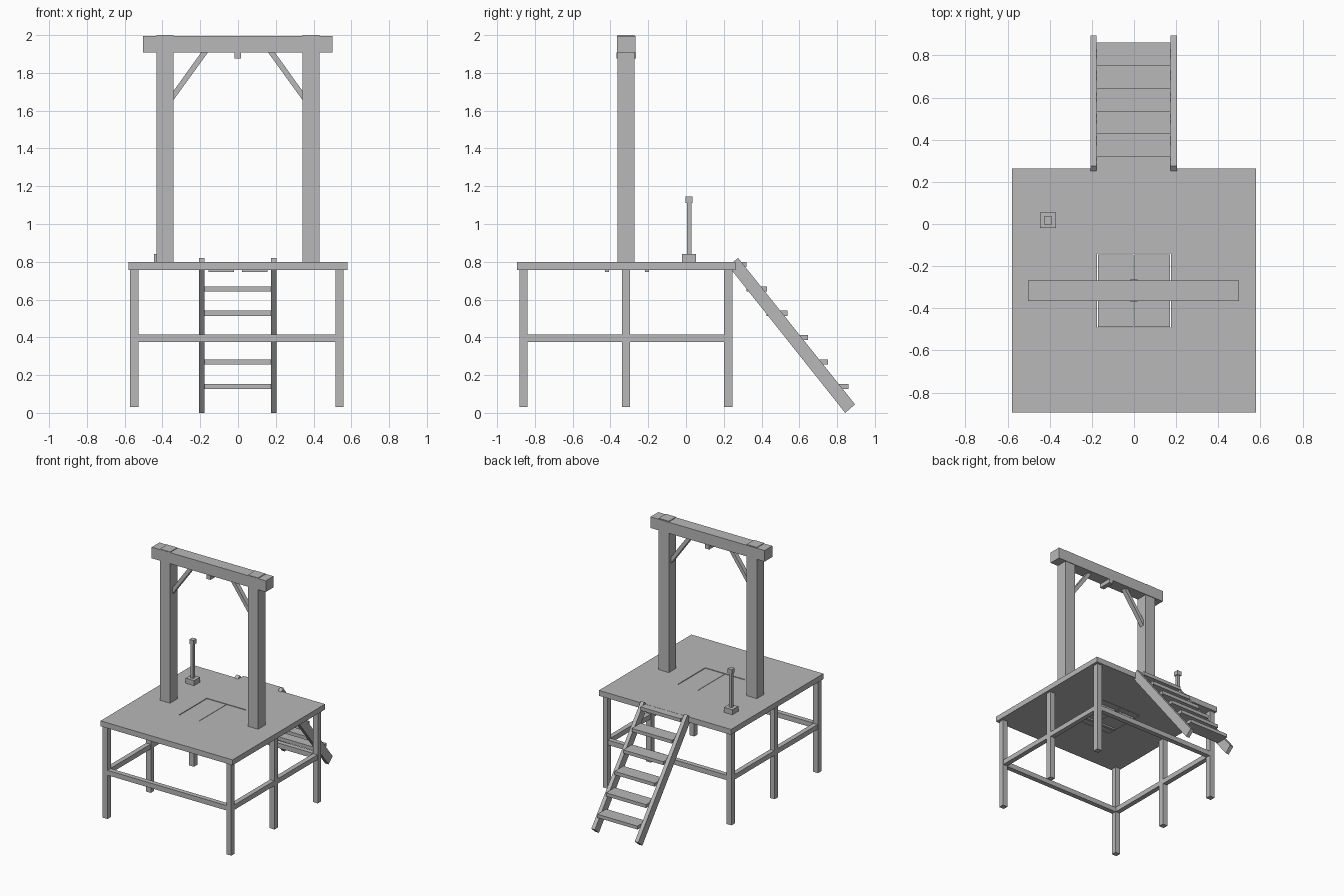
import bpy
import bmesh

if "Cube" in bpy.data.objects:
    bpy.data.objects.remove(bpy.data.objects["Cube"], do_unlink=True)

# Single plain grey
GREY = (0.48, 0.48, 0.48, 1.0)
grey = bpy.data.materials.new("plain_grey")
grey.use_nodes = True
grey.diffuse_color = GREY
grey.node_tree.nodes["Principled BSDF"].inputs["Base Color"].default_value = GREY


def finish(name, bm):
    bmesh.ops.recalc_face_normals(bm, faces=bm.faces)
    mesh = bpy.data.meshes.new(name)
    bm.to_mesh(mesh)
    bm.free()
    mesh.materials.append(grey)
    obj = bpy.data.objects.new(name, mesh)
    bpy.context.collection.objects.link(obj)
    return obj


def box(name, x, y, z):
    """Box from (min, max) ranges on each axis."""
    bm = bmesh.new()
    bmesh.ops.create_cube(bm, size=1)
    for v in bm.verts:
        v.co = [r[0] if c < 0 else r[1] for c, r in zip(v.co, (x, y, z))]
    return finish(name, bm)


def prism(name, points, offset):
    """Extrude a flat outline of 3D points along an offset."""
    bm = bmesh.new()
    face = bm.faces.new([bm.verts.new(p) for p in points])
    new = bmesh.ops.extrude_face_region(bm, geom=[face], use_keep_orig=True)["geom"]
    bmesh.ops.translate(bm, vec=offset, verts=[g for g in new if isinstance(g, bmesh.types.BMVert)])
    return finish(name, bm)


def around(c, half):
    return (c - half, c + half)


CY = -0.316                      # middle of the deck in y
DECK_Y = (-0.895, 0.263)
DECK_Z = (0.757, 0.80)
HOLE = 0.175                     # half width of the trapdoor opening

# Deck: a 3 x 3 layout without its middle cell, thickened downwards
xs = (-0.579, -HOLE, HOLE, 0.579)
ys = (DECK_Y[0], CY - HOLE, CY + HOLE, DECK_Y[1])
bm = bmesh.new()
grid = [[bm.verts.new((x, y, DECK_Z[1])) for y in ys] for x in xs]
for i in range(3):
    for j in range(3):
        if (i, j) != (1, 1):
            bm.faces.new((grid[i][j], grid[i + 1][j], grid[i + 1][j + 1], grid[i][j + 1]))
deck = finish("deck", bm)
solid = deck.modifiers.new("thickness", "SOLIDIFY")
solid.thickness = DECK_Z[1] - DECK_Z[0]
solid.offset = -1

# Trapdoor leaves with two battens under each
for side, s in (("right", -1), ("left", 1)):
    box(f"trapdoor_{side}", sorted((s * 0.0015, s * (HOLE - 0.003))),
        around(CY, HOLE - 0.003), (DECK_Z[0], DECK_Z[1] - 0.003))
    for end, y in (("front", -0.418), ("back", -0.206)):
        box(f"trapdoor_batten_{side}_{end}", sorted((s * 0.022, s * 0.157)),
            around(y, 0.011), (0.745, DECK_Z[0]))

# Legs and the rails between them
LEG = 0.0215
leg_x = {"right": -0.549, "left": 0.537}
leg_y = {"front": -0.861, "middle": -0.318, "back": 0.2235}
RAIL_Z = (0.376, 0.415)
for side, x in leg_x.items():
    for end, y in leg_y.items():
        box(f"leg_{end}_{side}", around(x, LEG), around(y, LEG), (0.03, DECK_Z[0]))
    for a, b in (("front", "middle"), ("middle", "back")):
        box(f"rail_{side}_{a}", around(x, 0.019),
            (leg_y[a] + LEG, leg_y[b] - LEG), RAIL_Z)
for end in ("front", "back"):
    box(f"rail_{end}", (leg_x["right"] + LEG, leg_x["left"] - LEG),
        around(leg_y[end], 0.019), RAIL_Z)

# Upright frame: posts, crossbeam, diagonal braces and the block under the beam
for side, s in (("right", -1), ("left", 1)):
    box(f"post_{side}", around(s * 0.386, 0.045), around(CY - 0.002, 0.0455), (DECK_Z[1], 2.0))
    outline = [(0.341, 1.657), (0.16, 1.907), (0.196, 1.907), (0.341, 1.705)]
    prism(f"brace_{side}", [(s * x, CY - 0.018, z) for x, z in outline], (0, 0.036, 0))
box("crossbeam", (-0.502, 0.499), around(CY, 0.0485), (1.907, 1.995))
box("beam_block", around(-0.001, 0.018), around(CY, 0.0525), (1.875, 1.909))

# Lever
LX, LY = -0.408, 0.017
for name, half, z in (("lever_base", 0.037, (0.80, 0.84)),
                      ("lever_rod", 0.0115, (0.84, 1.11)),
                      ("lever_knob", 0.0185, (1.11, 1.145))):
    box(name, around(LX, half), around(LY, half), z)

# Stairs: sloping side beams and treads
profile = [(0.276, 0.82), (0.895, 0.045), (0.843, 0.0), (0.224, 0.778)]
for side, x in (("right", -0.207), ("left", 0.174)):
    prism(f"stair_side_{side}", [(x, y, z) for y, z in profile], (0.03, 0, 0))
for i in range(6):
    tip = 0.321 + 0.108 * i
    top = 0.799 - 0.129 * i
    box(f"tread_{i + 1}", (-0.177, 0.174), (max(tip - 0.11, DECK_Y[1]), tip), (top - 0.027, top))
